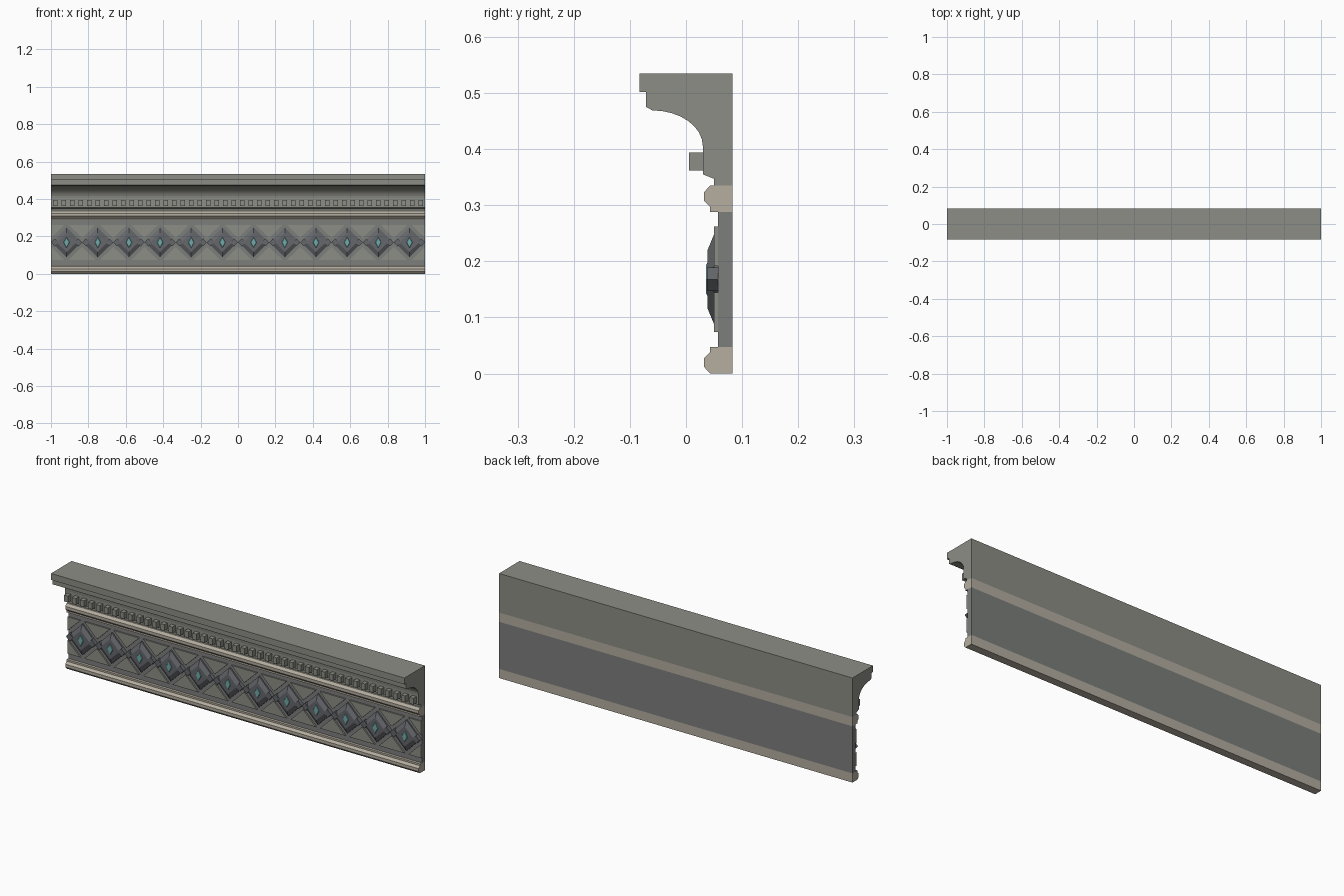
import bpy, bmesh, math

if "Cube" in bpy.data.objects:
    bpy.data.objects.remove(bpy.data.objects["Cube"])


def material(name, rgb):
    m = bpy.data.materials.new(name)
    m.diffuse_color = (*rgb, 1)
    m.use_nodes = True
    m.node_tree.nodes["Principled BSDF"].inputs["Base Color"].default_value = m.diffuse_color
    return m


STONE = material("stone", (0.27, 0.27, 0.24))
TAN = material("tan", (0.46, 0.42, 0.35))
PANEL = material("panel", (0.20, 0.21, 0.20))
SLATE = material("slate", (0.13, 0.135, 0.145))
TEAL = material("teal", (0.16, 0.40, 0.40))


def finish(bm, name, mat):
    bmesh.ops.recalc_face_normals(bm, faces=bm.faces)
    me = bpy.data.meshes.new(name)
    bm.to_mesh(me)
    bm.free()
    me.materials.append(mat)
    ob = bpy.data.objects.new(name, me)
    bpy.context.collection.objects.link(ob)
    return ob


def loft(bm, rings, cap_start=True):
    """Skin a list of equal-length point rings into a closed solid."""
    vs = [[bm.verts.new(p) for p in r] for r in rings]
    n = len(vs[0])
    for a, b in zip(vs, vs[1:]):
        for i in range(n):
            j = (i + 1) % n
            bm.faces.new((a[i], a[j], b[j], b[i]))
    if cap_start:
        bm.faces.new(vs[0])
    bm.faces.new(vs[-1])


def moulding(name, profile, mat):
    """Run a (y, z) profile along the whole length."""
    bm = bmesh.new()
    loft(bm, [[(x, y, z) for y, z in profile] for x in (-1, 1)])
    return finish(bm, name, mat)


def rhomb(cx, y, cz, w, h):
    return [(cx - w, y, cz), (cx, y, cz - h), (cx + w, y, cz), (cx, y, cz + h)]


# Crown with projecting lip and quarter-ellipse cove
cove = [(-0.06 + 0.09 * math.sin(a), 0.405 + 0.064 * math.cos(a))
        for a in [math.radians(11.25 * i) for i in range(9)]]
moulding("crown_cornice",
         [(0.083, 0.335), (0.083, 0.535), (-0.083, 0.535), (-0.083, 0.502),
          (-0.071, 0.502), (-0.071, 0.475)] + cove +
         [(0.03, 0.355), (0.05, 0.347), (0.05, 0.335)], STONE)

# Tan bead mouldings above and below the frieze (mirrored chamfers)
bead = [(0.083, 0), (0.083, 0.047), (0.043, 0.047), (0.043, 0.038),
        (0.032, 0.027), (0.032, 0.012), (0.043, 0)]
moulding("lower_bead", bead, TAN)
moulding("upper_bead", [(y, 0.335 - z) for y, z in
                        [(0.083, 0), (0.083, 0.047), (0.043, 0.047), (0.043, 0.038),
                         (0.032, 0.027), (0.032, 0.012), (0.043, 0)]], TAN)

# Recessed frieze panel
moulding("frieze_panel", [(0.083, 0.047), (0.083, 0.288),
                          (0.057, 0.288), (0.057, 0.047)], PANEL)

# Row of dentils
bm = bmesh.new()
N = 44
for i in range(N):
    x = -1 + (i + 0.5) * 2 / N
    loft(bm, [[(x - 0.011, y, 0.362), (x + 0.011, y, 0.362),
               (x + 0.011, y, 0.394), (x - 0.011, y, 0.394)] for y in (0.032, 0.005)])
finish(bm, "dentils", STONE)

# Diamond bosses, pointed side blocks and gems
CZ, COUNT = 0.168, 12
step = 2 / COUNT
bosses, blocks, gems = bmesh.new(), bmesh.new(), bmesh.new()
for i in range(COUNT):
    x = -1 + (i + 0.5) * step
    loft(bosses, [rhomb(x, 0.058, CZ, 0.08, 0.08), rhomb(x, 0.05, CZ, 0.08, 0.08),
                  rhomb(x, 0.038, CZ, 0.052, 0.051)])
    for s in (-1, 1):
        loft(blocks, [rhomb(x + s * 0.063, y, CZ, 0.02, 0.021) for y in (0.058, 0.037)])
    loft(gems, [rhomb(x, 0.04, CZ, 0.018, 0.032), rhomb(x, 0.036, CZ, 0.014, 0.026)])
finish(bosses, "diamond_bosses", SLATE)
finish(blocks, "side_blocks", SLATE)
finish(gems, "gems", TEAL)

# Triangular fillers between the diamonds, above and below (halves at the ends)
bm = bmesh.new()
for i in range(COUNT + 1):
    x = -1 + i * step
    left, right = max(-1, x - 0.072), min(1, x + 0.072)
    for s in (-1, 1):
        loft(bm, [[(left, y, CZ + s * 0.094), (right, y, CZ + s * 0.094),
                   (x, y, CZ + s * 0.024)] for y in (0.058, 0.05)])
finish(bm, "triangle_fillers", STONE)
